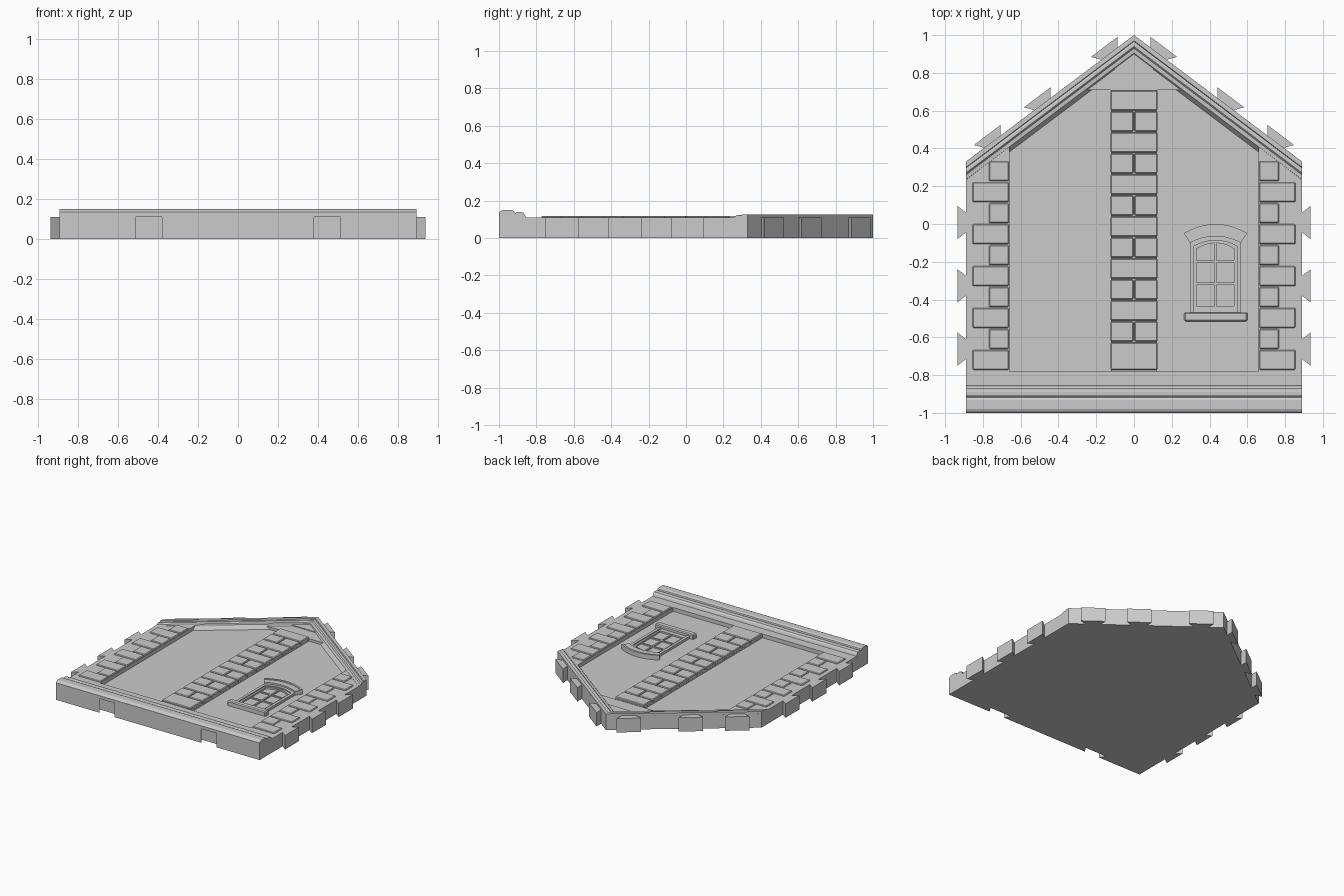
import bpy, bmesh, math
from mathutils import Vector

cube = bpy.data.objects.get("Cube")
if cube:
    bpy.data.objects.remove(cube, do_unlink=True)

stone = bpy.data.materials.new("grey_stone")
stone.use_nodes = True
grey = (0.6, 0.6, 0.6, 1)
stone.diffuse_color = grey
stone.node_tree.nodes["Principled BSDF"].inputs["Base Color"].default_value = grey

HALF, EAVE, SLOPE = 0.89, 0.33, 0.753   # half width, eave y, roof slope
WALL, FIELD = 0.11, 0.08                # heights of the border and sunken field


def finish(name, bm):
    bmesh.ops.recalc_face_normals(bm, faces=bm.faces)
    mesh = bpy.data.meshes.new(name)
    bm.to_mesh(mesh)
    bm.free()
    mesh.materials.append(stone)
    obj = bpy.data.objects.new(name, mesh)
    bpy.context.collection.objects.link(obj)
    return obj


def loft(name, rings, closed_ends=True):
    """Join equal cross-sections into one solid."""
    bm = bmesh.new()
    loops = [[bm.verts.new(p) for p in ring] for ring in rings]
    for a, b in zip(loops, loops[1:]):
        for i in range(len(a)):
            j = (i + 1) % len(a)
            bm.faces.new((a[i], a[j], b[j], b[i]))
    if closed_ends:
        bm.faces.new(loops[0])
        bm.faces.new(loops[-1])
    return finish(name, bm)


def prism(name, outline, z0, z1):
    return loft(name, [[(x, y, z) for x, y in outline] for z in (z0, z1)])


def block(name, x0, x1, y0, y1, z0, z1, bevel=0):
    obj = prism(name, [(x0, y0), (x1, y0), (x1, y1), (x0, y1)], z0, z1)
    if bevel:
        mod = obj.modifiers.new("bevel", "BEVEL")
        mod.width, mod.segments = bevel, 1
    return obj


def cut(target, cutter):
    mod = target.modifiers.new("cut", "BOOLEAN")
    mod.object, mod.solver = cutter, "EXACT"
    bpy.context.view_layer.objects.active = target
    bpy.ops.object.modifier_apply(modifier=mod.name)
    bpy.data.objects.remove(cutter, do_unlink=True)


def dovetail(name, base, normal, neck, tip, depth, z0, z1, back=0.01):
    p, n = Vector(base), Vector(normal).normalized()
    t = Vector((-n.y, n.x))
    far, near = p + n * depth, p - n * back
    return prism(name, [near - t * neck, p - t * neck, far - t * tip,
                        far + t * tip, p + t * neck, near + t * neck], z0, z1)


def roof_y(x, drop=0):
    return 1 - SLOPE * abs(x) - drop


# Wall slab with sunken field and two sockets in the bottom edge
wall = prism("wall_slab", [(-HALF, -1), (HALF, -1), (HALF, EAVE), (0, 1), (-HALF, EAVE)], 0, WALL)
cut(wall, prism("field_cutter", [(-0.66, -0.78), (0.66, -0.78), (0.66, roof_y(0.66, 0.095)),
                                 (0, roof_y(0, 0.095)), (-0.66, roof_y(0.66, 0.095))], FIELD, 0.3))
for side in (-1, 1):
    cut(wall, dovetail("socket_cutter", (side * 0.445, -1), (0, 1), 0.066, 0.095, 0.045, -0.05, 0.3))

# Plinth moulding along the bottom edge
plinth = [(-1, WALL), (-1, 0.134), (-0.993, 0.143), (-0.98, 0.149), (-0.932, 0.149), (-0.918, 0.143),
          (-0.914, 0.132), (-0.905, 0.138), (-0.89, 0.139), (-0.872, 0.137), (-0.862, 0.127), (-0.855, WALL)]
loft("plinth_moulding", [[(x, y, z) for y, z in plinth] for x in (-HALF, HALF)])

# Gable moulding, mitred at the peak, with a sloping inner face
gable = [(0, 0.1), (0, 0.127), (0.03, 0.127), (0.034, 0.119), (0.045, 0.122), (0.06, 0.122),
         (0.07, 0.113), (0.095, 0.111), (0.122, FIELD), (0.122, 0.07), (0.09, 0.07)]
loft("gable_moulding", [[(x, roof_y(x, d), z) for d, z in gable] for x in (-HALF, 0, HALF)])

# Stepped panel in the peak
for name, y0, top in (("peak_panel", 0.71, 0.1), ("peak_cap", 0.82, 0.106)):
    reach = (1 - 0.1 - y0) / SLOPE
    prism(name, [(-reach, y0), (reach, y0), (0, 0.9)], 0.07, top)

# Connecting dovetail tabs on both sides and both roof edges
for side in (-1, 1):
    for y in (0.008, -0.327, -0.662):
        dovetail("side_tab", (side * HALF, y), (side, 0), 0.053, 0.088, 0.045, 0, WALL)
    for f in (0.147, 0.545, 0.843):
        x = side * HALF * f
        dovetail("roof_tab", (x, roof_y(x)), (side * SLOPE, 1), 0.053, 0.088, 0.045, 0, WALL)

# Corner quoins, alternating short and long
ROW, GAP = 0.111, 0.003
for side in (-1, 1):
    for i in range(10):
        top = 0.335 - i * ROW
        end = 0.855 if i % 2 else 0.768
        x0, x1 = sorted((side * 0.662, side * end))
        block("corner_quoin", x0, x1, top - ROW + GAP, top - GAP, 0.1, 0.118, 0.005)

# Central pilaster of single and paired bricks
block("pilaster_core", -0.122, 0.122, -0.78, 0.712, 0.07, 0.102)
for i in range(13):
    top = 0.71 - i * ROW * 1.002
    bottom = -0.775 if i == 12 else top - ROW
    spans = [(-0.125, -GAP), (GAP, 0.125)] if i % 2 else [(-0.125, 0.125)]
    for x0, x1 in spans:
        block("pilaster_brick", x0, x1, bottom + GAP, top - GAP, 0.09, 0.118, 0.005)


# Window
CX = 0.431


def arc(half, y_end, rise, n=10):
    """Points of a shallow arch from left to right."""
    return [(CX + half * u, y_end + rise * (1 - u * u))
            for u in (2 * i / n - 1 for i in range(n + 1))]


def arch_band(name, outer, inner, z1):
    return prism(name, outer + inner[::-1], 0.07, z1)


def window_ring(name, half, thick, y0, y_end, rise, z1):
    outer = [(CX - half, y0)] + arc(half, y_end, rise) + [(CX + half, y0)]
    k = half - thick
    inner = [(CX - k, y0)] + arc(k, y_end - thick, rise) + [(CX + k, y0)]
    return arch_band(name, outer, inner, z1)


window_ring("window_surround", 0.135, 0.022, -0.47, -0.095, 0.03, 0.1)
window_ring("window_sash", 0.113, 0.014, -0.47, -0.117, 0.03, 0.092)
block("sash_bottom_rail", CX - 0.11, CX + 0.11, -0.47, -0.435, 0.07, 0.092)
arch_band("window_hood", arc(0.167, -0.048, 0.048), arc(0.135, -0.1, 0.035), 0.112)
arch_band("hood_lip", arc(0.167, -0.048, 0.048), arc(0.16, -0.062, 0.046), 0.117)
block("window_sill", 0.265, 0.6, -0.515, -0.468, 0.07, 0.117, 0.007)
block("window_mullion", CX - 0.006, CX + 0.006, -0.45, -0.1, 0.07, 0.09)
for y in (-0.2, -0.317):
    block("window_bar", CX - 0.105, CX + 0.105, y - 0.006, y + 0.006, 0.07, 0.089)
